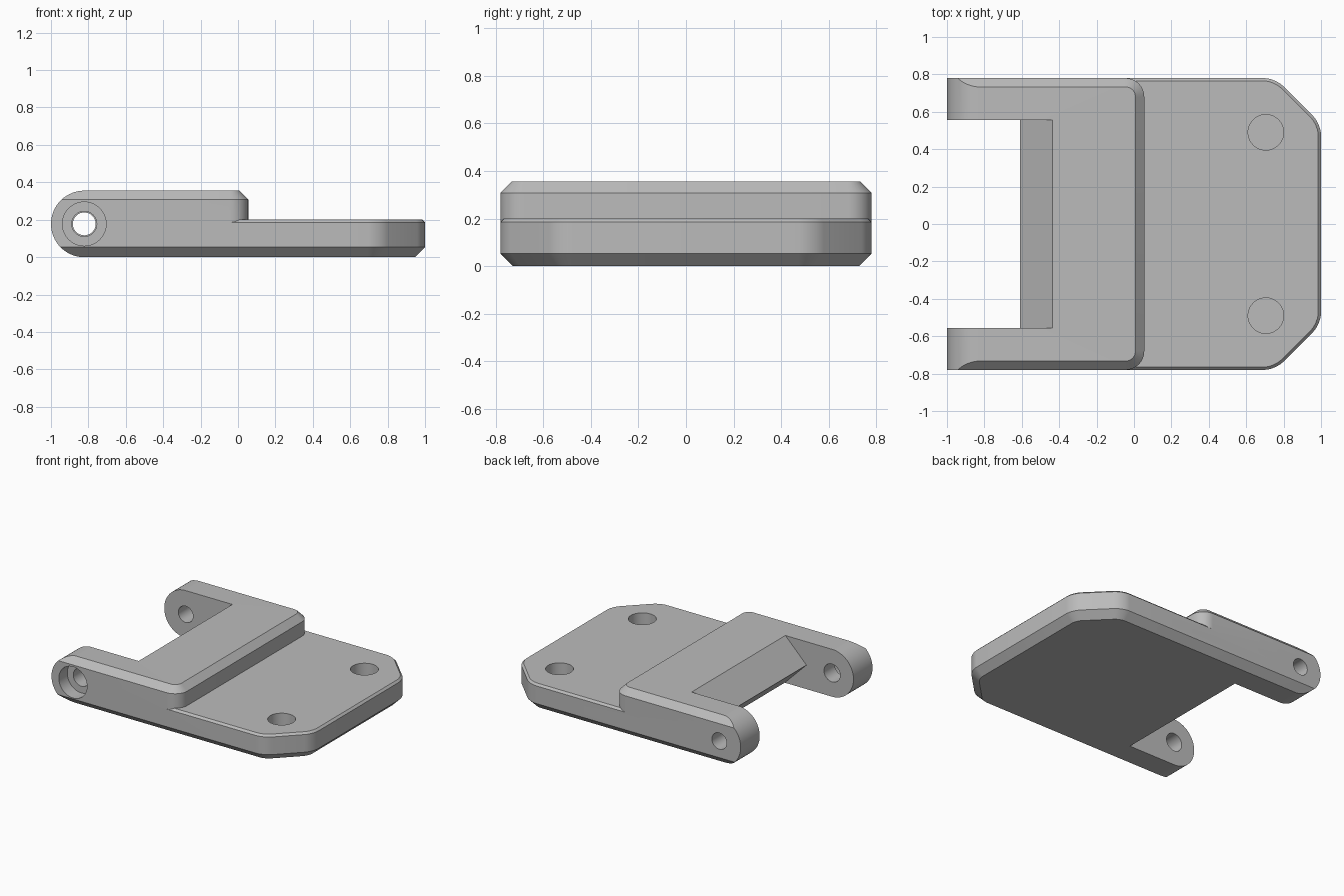
import bpy, bmesh, math
from mathutils import Vector

cube = bpy.data.objects.get("Cube")
if cube:
    bpy.data.objects.remove(cube, do_unlink=True)

HALF_W = 0.78      # half width across y
TOP = 0.355        # height of the raised block
AXIS_X, AXIS_Z = -0.822, TOP / 2

grey = bpy.data.materials.new("plain_grey")
grey.use_nodes = True
grey.diffuse_color = (0.5, 0.5, 0.5, 1)
grey.node_tree.nodes["Principled BSDF"].inputs["Base Color"].default_value = (0.5, 0.5, 0.5, 1)


def finish(name, bm):
    bmesh.ops.recalc_face_normals(bm, faces=bm.faces)
    mesh = bpy.data.meshes.new(name)
    bm.to_mesh(mesh)
    bm.free()
    mesh.materials.append(grey)
    obj = bpy.data.objects.new(name, mesh)
    bpy.context.collection.objects.link(obj)
    return obj


def prism(points, sweep):
    """Extrude a closed outline along a vector."""
    bm = bmesh.new()
    face = bm.faces.new([bm.verts.new(p) for p in points])
    ext = bmesh.ops.extrude_face_region(bm, geom=[face])
    verts = [v for v in ext["geom"] if isinstance(v, bmesh.types.BMVert)]
    bmesh.ops.translate(bm, verts=verts, vec=Vector(sweep))
    bmesh.ops.recalc_face_normals(bm, faces=bm.faces)
    return bm


def bevel(bm, pick, size, segments=1):
    edges = [e for e in bm.edges if pick(e.verts[0].co, e.verts[1].co)]
    bmesh.ops.bevel(bm, geom=edges, offset=size, offset_type='OFFSET',
                    segments=segments, profile=0.5, affect='EDGES')


def rim(z):
    return lambda a, b: abs(a.z - z) < 1e-4 and abs(b.z - z) < 1e-4


def upright(a, b):
    return abs(a.z - b.z) > 0.01 and min(a.x, b.x) > -0.5


def cylinder(name, center, radius, depth, along_y=False):
    bm = bmesh.new()
    bmesh.ops.create_cone(bm, cap_ends=True, segments=48, radius1=radius,
                          radius2=radius, depth=depth)
    obj = finish(name, bm)
    obj.location = center
    if along_y:
        obj.rotation_euler.x = math.pi / 2
    return obj


def combine(target, tool, operation):
    mod = target.modifiers.new(operation.lower(), 'BOOLEAN')
    mod.operation, mod.object, mod.solver = operation, tool, 'EXACT'
    bpy.context.view_layer.update()
    bpy.ops.object.select_all(action='DESELECT')
    bpy.context.view_layer.objects.active = target
    target.select_set(True)
    bpy.ops.object.modifier_apply(modifier=mod.name)
    bpy.data.objects.remove(tool, do_unlink=True)


# Low plate with clipped, rounded corners and chamfered rims
right = [(0.755, -HALF_W), (1, -0.535), (1, 0.535), (0.755, HALF_W)]
outline = [(-1.3, -HALF_W)] + right + [(-1.3, HALF_W)]
bm = prism([(x, y, 0) for x, y in outline], (0, 0, 0.2))
bevel(bm, upright, 0.06, 6)
bevel(bm, rim(0), 0.053)
bevel(bm, rim(0.2), 0.015)
body = finish("hinge_plate", bm)

# Raised block over the arm half
block = [(-1.3, -HALF_W), (0.055, -HALF_W), (0.055, HALF_W), (-1.3, HALF_W)]
bm = prism([(x, y, 0.1) for x, y in block], (0, 0, TOP - 0.1))
bevel(bm, upright, 0.1, 8)
bevel(bm, rim(TOP), 0.047)
combine(body, finish("raised_block", bm), 'UNION')

# Round the arm ends about the pin axis
r = AXIS_Z + 0.0004
arc = [math.pi / 2 + math.pi * i / 32 for i in range(33)]
side = [(AXIS_X + r * math.cos(a), -1, AXIS_Z + r * math.sin(a)) for a in arc]
side += [(1.2, -1, AXIS_Z - r), (1.2, -1, AXIS_Z + r)]
combine(body, finish("round_end", prism(side, (0, 2, 0))), 'INTERSECT')

# Gap between the arms, leaving a wedge-shaped inner edge
gap = [(-1.2, -0.1), (-0.33, -0.1), (-0.61, 0.18), (-0.335, TOP + 0.1), (-1.2, TOP + 0.1)]
combine(body, finish("arm_gap", prism([(x, -0.555, z) for x, z in gap], (0, 1.11, 0))),
        'DIFFERENCE')

# Pin holes, with a counterbore in the front arm
for y, radius in ((-0.67, 0.067), (0.67, 0.061)):
    combine(body, cylinder("pin_hole", (AXIS_X, y, AXIS_Z), radius, 0.4, True), 'DIFFERENCE')
combine(body, cylinder("counterbore", (AXIS_X, -HALF_W, AXIS_Z), 0.117, 0.2, True), 'DIFFERENCE')

# Two blind round sockets in the plate
for y in (-0.49, 0.49):
    combine(body, cylinder("socket", (0.705, y, 0.2), 0.095, 0.28), 'DIFFERENCE')

bpy.ops.object.select_all(action='DESELECT')
body.select_set(True)
bpy.context.view_layer.objects.active = body
bpy.ops.object.shade_smooth_by_angle(angle=math.radians(25))
